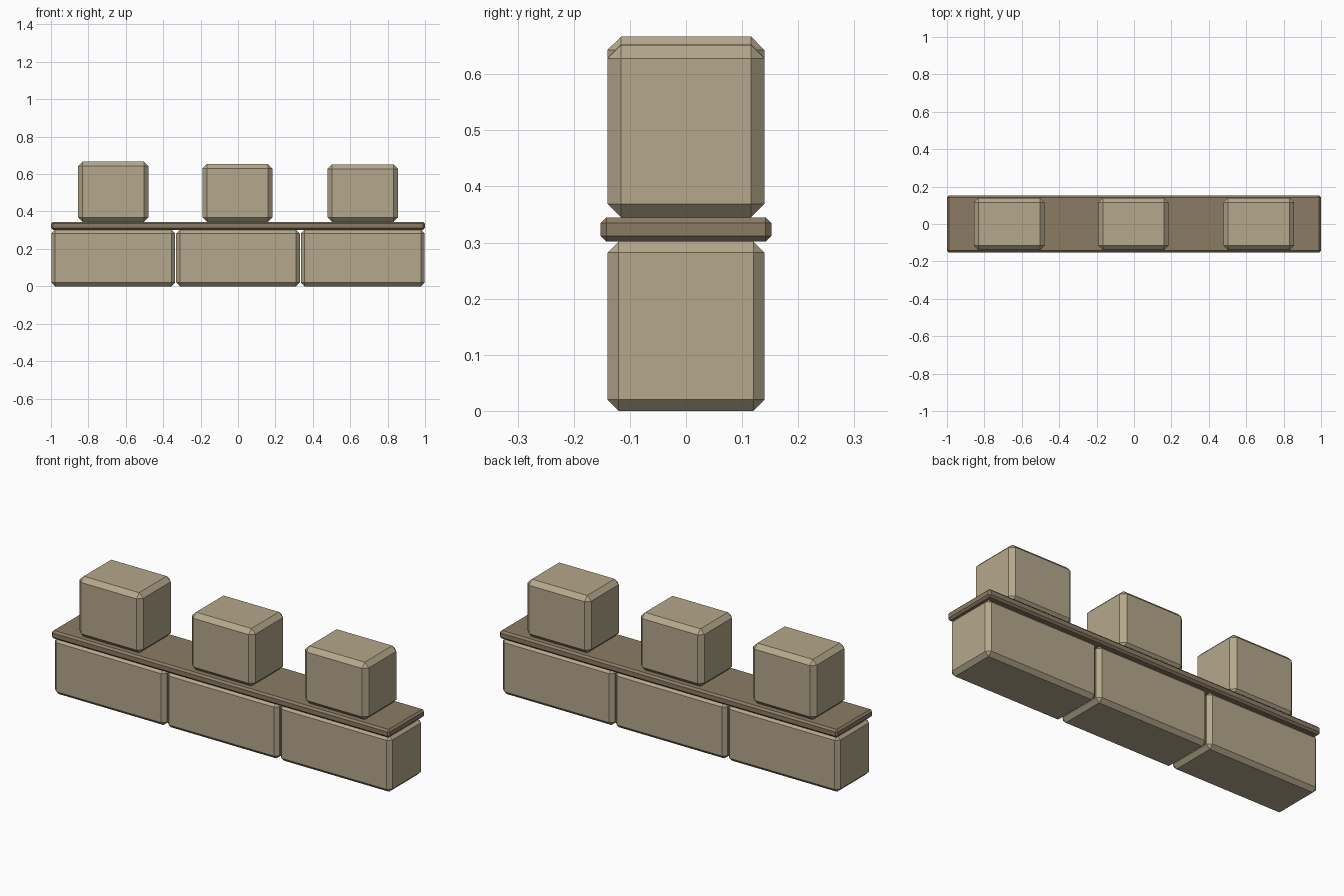
import bpy

if "Cube" in bpy.data.objects:
    bpy.data.objects.remove(bpy.data.objects["Cube"])


def make_material(name, rgb):
    mat = bpy.data.materials.new(name)
    mat.diffuse_color = (*rgb, 1.0)
    mat.use_nodes = True
    mat.node_tree.nodes["Principled BSDF"].inputs["Base Color"].default_value = mat.diffuse_color
    return mat


def chamfered_box(name, x, width, depth, z0, z1, chamfer, mat):
    bpy.ops.mesh.primitive_cube_add(size=1, location=(x, 0, (z0 + z1) / 2))
    ob = bpy.context.object
    ob.name = name
    ob.scale = (width, depth, z1 - z0)
    bpy.ops.object.transform_apply(location=False, rotation=False, scale=True)
    bevel = ob.modifiers.new("chamfer", 'BEVEL')
    bevel.width = chamfer
    bevel.segments = 1
    bevel.limit_method = 'NONE'
    ob.data.materials.append(mat)
    return ob


stone = make_material("stone", (0.46, 0.39, 0.26))
dark_stone = make_material("dark_stone", (0.26, 0.20, 0.13))

# Lower course of three wall blocks
for i, x in enumerate((-0.667, 0, 0.667)):
    chamfered_box(f"wall_block_{i + 1}", x, 0.661, 0.28, 0, 0.302, 0.02, stone)

# Overhanging ledge
chamfered_box("ledge", 0, 2.0, 0.304, 0.302, 0.345, 0.01, dark_stone)

# Three merlons of slightly different height
for i, (x, top) in enumerate(((-0.667, 0.667), (-0.003, 0.653), (0.667, 0.652))):
    chamfered_box(f"merlon_{i + 1}", x, 0.376, 0.28, 0.345, top, 0.024, stone)
